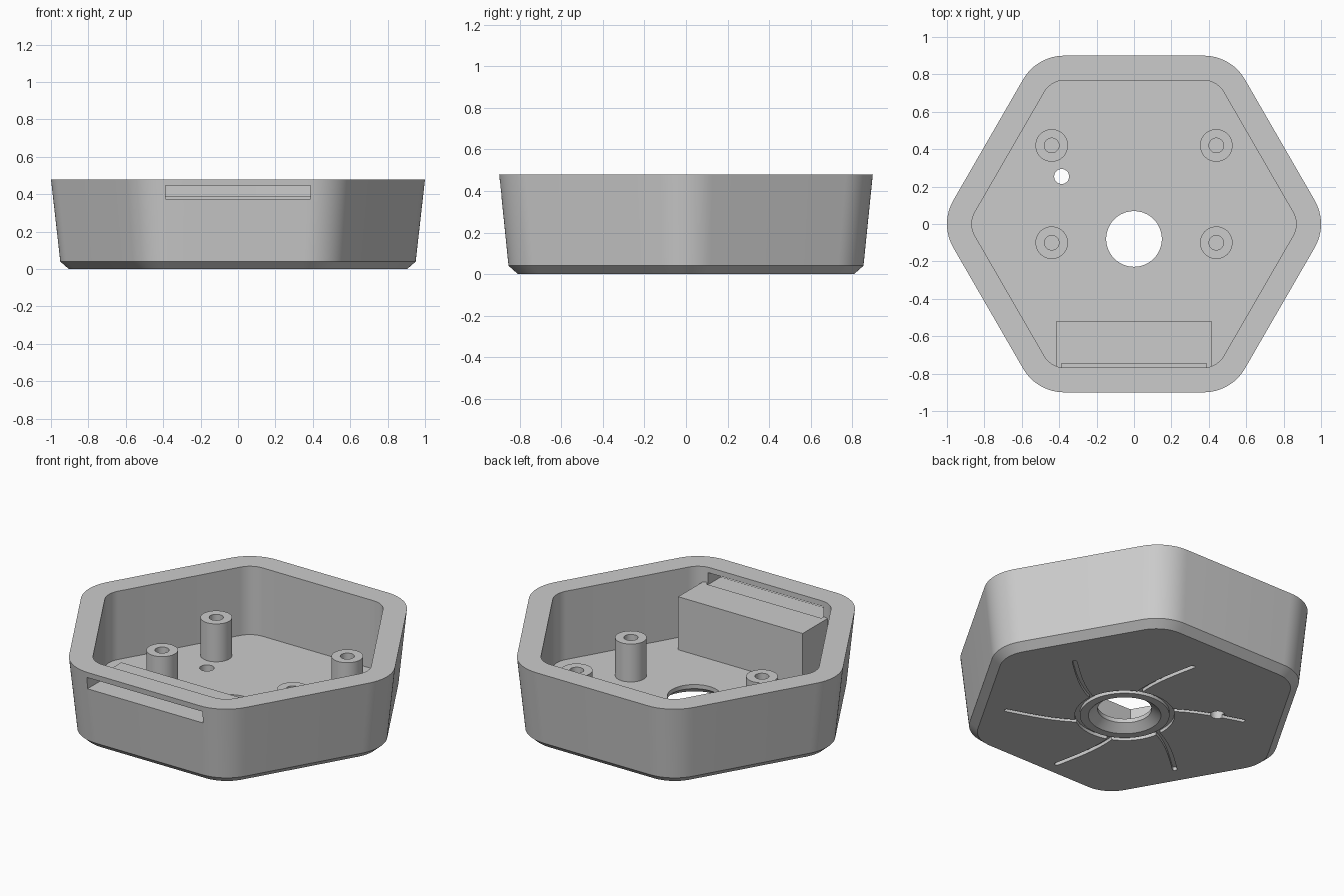
import bpy, bmesh, math
from math import sin, cos, radians, pi, tau

if "Cube" in bpy.data.objects:
    bpy.data.objects.remove(bpy.data.objects["Cube"])

grey = bpy.data.materials.new("light_grey")
grey.diffuse_color = (0.6, 0.6, 0.6, 1)
grey.use_nodes = True
grey.node_tree.nodes["Principled BSDF"].inputs["Base Color"].default_value = grey.diffuse_color

FLOOR, TOP = 0.065, 0.48
HOLE = (0.0, -0.08)          # centre of the big floor opening


def hexagon(apothem, r, z, seg=12):
    """Rounded hexagon ring with corners on +x and -x."""
    d = (apothem - r) / cos(pi / 6)
    ring = []
    for k in range(6):
        c = k * pi / 3
        for i in range(seg + 1):
            a = c - pi / 6 + i / seg * pi / 3
            ring.append((d * cos(c) + r * cos(a), d * sin(c) + r * sin(a), z))
    return ring


def circle(c, r, z, n=48):
    return [(c[0] + r * cos(tau * i / n), c[1] + r * sin(tau * i / n), z) for i in range(n)]


def loft(name, rings, closed=False):
    """Bridge rings of equal length; cap the ends, or loop back to the first."""
    bm = bmesh.new()
    vs = [[bm.verts.new(p) for p in ring] for ring in rings]
    n = len(vs[0])
    pairs = list(zip(vs, vs[1:])) + ([(vs[-1], vs[0])] if closed else [])
    for a, b in pairs:
        for i in range(n):
            j = (i + 1) % n
            bm.faces.new((a[i], a[j], b[j], b[i]))
    if not closed:
        bm.faces.new(vs[0][::-1])
        bm.faces.new(vs[-1])
    bmesh.ops.recalc_face_normals(bm, faces=bm.faces)
    me = bpy.data.meshes.new(name)
    bm.to_mesh(me)
    bm.free()
    me.materials.append(grey)
    ob = bpy.data.objects.new(name, me)
    bpy.context.collection.objects.link(ob)
    return ob


def box(name, x0, x1, y0, y1, z0, z1):
    return loft(name, [[(x0, y0, z), (x1, y0, z), (x1, y1, z), (x0, y1, z)] for z in (z0, z1)])


def combine(target, other, op):
    """Apply a boolean and drop the helper."""
    m = target.modifiers.new("bool", 'BOOLEAN')
    m.operation, m.solver, m.object = op, 'EXACT', other
    bpy.context.view_layer.update()
    dg = bpy.context.evaluated_depsgraph_get()
    me = bpy.data.meshes.new_from_object(target.evaluated_get(dg))
    target.modifiers.clear()
    target.data = me
    bpy.data.objects.remove(other)


def smooth(ob):
    bpy.ops.object.select_all(action='DESELECT')
    ob.select_set(True)
    bpy.context.view_layer.objects.active = ob
    bpy.ops.object.shade_smooth_by_angle(angle=radians(25))


# Tray: chamfered foot, flared outer wall, flat rim, straight inner wall, floor
shell = loft("tray_shell", [
    hexagon(0.81, 0.20, 0.0),
    hexagon(0.855, 0.24, 0.04),
    hexagon(0.90, 0.254, TOP),
    hexagon(0.768, 0.125, TOP),
    hexagon(0.768, 0.125, FLOOR),
])

# Block behind the front wall, with the slot cut above it
combine(shell, box("block", -0.418, 0.418, -0.80, -0.522, 0.05, 0.387), 'UNION')
combine(shell, box("slot", -0.388, 0.388, -1.0, -0.745, 0.375, 0.447), 'DIFFERENCE')

# Ring groove under the floor
G0, G1 = -0.05, 0.02
combine(shell, loft("ring_groove", [
    circle(HOLE, 0.247, G0), circle(HOLE, 0.275, G0),
    circle(HOLE, 0.275, G1), circle(HOLE, 0.247, G1)], closed=True), 'DIFFERENCE')

# Six curved grooves sweeping out from the ring
def spoke_outline(turn, half=0.013, n=10):
    path = []
    for i in range(n + 1):
        t = i / n
        a = radians(turn + 7 + 25.5 * t - 7.5 * t * t)
        r = 0.262 + 0.39 * t
        path.append((HOLE[0] + r * cos(a), HOLE[1] + r * sin(a)))
    left, right = [], []
    for i, (x, y) in enumerate(path):
        p, q = path[max(i - 1, 0)], path[min(i + 1, n)]
        h = math.atan2(q[1] - p[1], q[0] - p[0])
        left.append((x - half * sin(h), y + half * cos(h)))
        right.append((x + half * sin(h), y - half * cos(h)))
    # rounded outer end
    cap = [(path[-1][0] + half * cos(h + b), path[-1][1] + half * sin(h + b))
           for b in (-pi / 3, -pi / 6, 0, pi / 6, pi / 3)]
    return right + cap + left[::-1]


for k in range(6):
    o = spoke_outline(60 * k)
    combine(shell, loft("spoke_groove", [[(x, y, z) for x, y in o] for z in (G0, G1)]), 'DIFFERENCE')

# Countersunk main opening and small round hole
combine(shell, loft("opening", [
    circle(HOLE, 0.20, -0.05), circle(HOLE, 0.20, 0.0),
    circle(HOLE, 0.149, 0.04), circle(HOLE, 0.149, 0.2)]), 'DIFFERENCE')
SMALL = (-0.387, 0.254)
combine(shell, loft("small_hole", [circle(SMALL, 0.04, z, 32) for z in (-0.05, 0.2)]), 'DIFFERENCE')
smooth(shell)

# Four hollow mounting posts
for sx, side in ((-1, "left"), (1, "right")):
    for y, end in ((0.42, "back"), (-0.10, "front")):
        c = (0.44 * sx, y)
        smooth(loft(f"post_{end}_{side}", [
            circle(c, 0.087, 0.05), circle(c, 0.087, 0.295),
            circle(c, 0.039, 0.295), circle(c, 0.039, 0.08)]))
